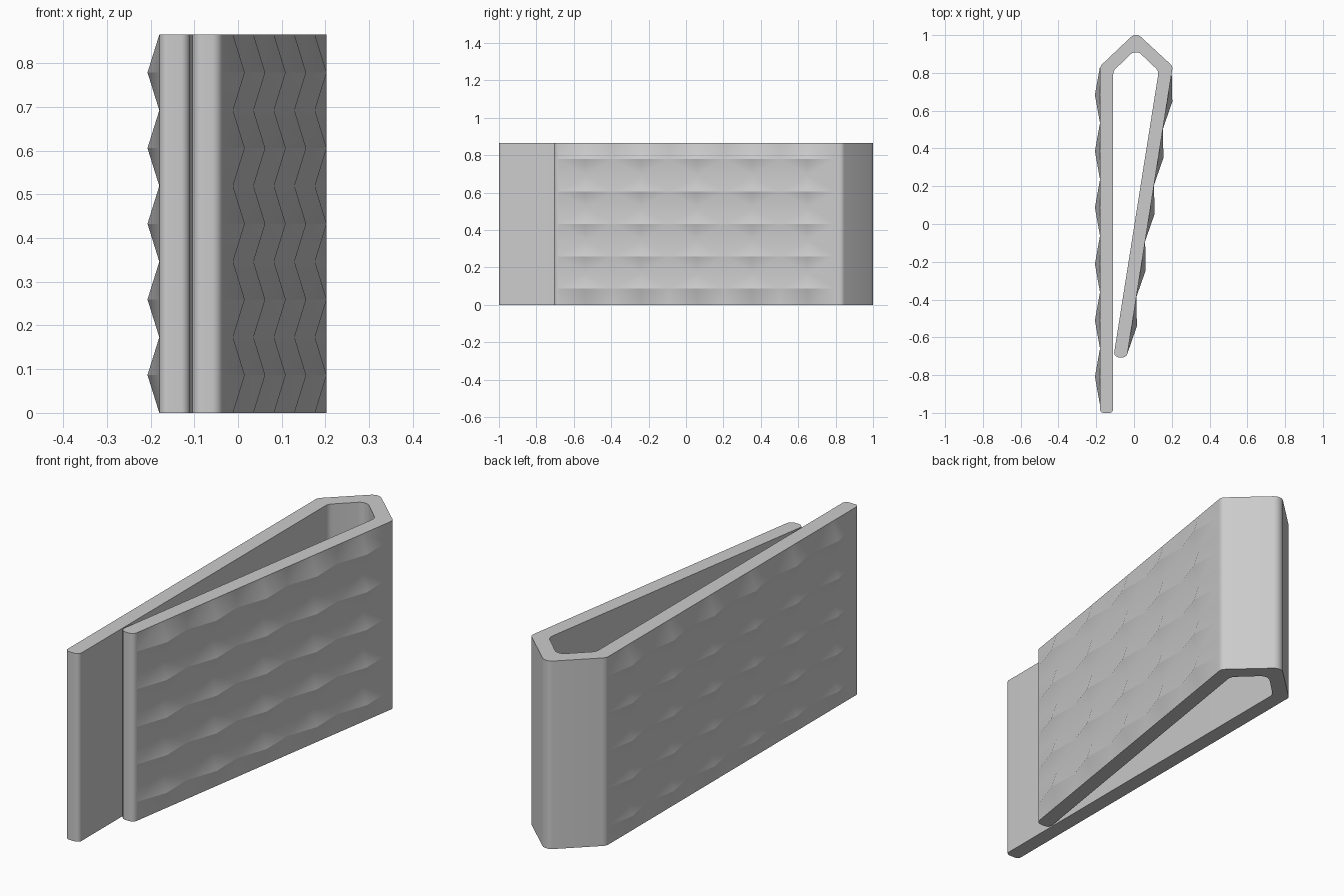
import bpy
import bmesh
from mathutils import Vector

cube = bpy.data.objects.get("Cube")
if cube:
    bpy.data.objects.remove(cube, do_unlink=True)

HEIGHT = 0.865
ROWS = 5
BUMP = 0.027

# Clip outline seen from above: x, y, corner radius (clockwise from long arm tip)
CORNERS = [
    (-0.18, -1.0, 0.02), (-0.18, 0.835, 0.04), (0.01, 1.015, 0.04),
    (0.205, 0.835, 0.03), (-0.038, -0.706, 0.025), (-0.109, -0.706, 0.025),
    (0.131, 0.81, 0.04), (0.01, 0.925, 0.04), (-0.11, 0.81, 0.04),
    (-0.11, -1.0, 0.02),
]
# Grip panels: corner index before the wall -> start y, end y, bump count
GRIPS = {0: (-0.958, 0.833, 6), 3: (0.80, -0.685, 5)}


def fillet(prev, corner, nxt, radius, steps=5):
    """Points of a rounded corner."""
    a, b = (prev - corner).normalized(), (nxt - corner).normalized()
    half = a.angle(b) / 2
    mid = (a + b).normalized()
    from math import sin, tan
    centre = corner + mid * (radius / sin(half))
    start = corner + a * (radius / tan(half)) - centre
    end = corner + b * (radius / tan(half)) - centre
    return [centre + start.lerp(end, i / steps).normalized() * radius
            for i in range(steps + 1)]


# Outline columns, each with the outward push of its bumps
columns = []
points = [Vector((x, y)) for x, y, r in CORNERS]
for i, (x, y, r) in enumerate(CORNERS):
    p, q = points[i], points[(i + 1) % len(points)]
    columns += [(v, None) for v in fillet(points[i - 1], p, q, r)]
    if i in GRIPS:
        y0, y1, count = GRIPS[i]
        d = (q - p).normalized()
        outward = Vector((-d.y, d.x)) * BUMP
        for k in range(2 * count + 1):
            t = (y0 + (y1 - y0) * k / (2 * count) - p.y) / (q.y - p.y)
            columns.append((p.lerp(q, t), outward if k % 2 else None))

# Walls, with a raised point at the middle of every grip cell
bm = bmesh.new()
levels = 2 * ROWS
grid, raised = [], set()
for p, push in columns:
    column = []
    for j in range(levels + 1):
        bumped = push is not None and j % 2 == 1
        xy = p + push if bumped else p
        v = bm.verts.new((xy.x, xy.y, HEIGHT * j / levels))
        if bumped:
            raised.add(v)
        column.append(v)
    grid.append(column)

for i, a in enumerate(grid):
    b = grid[(i + 1) % len(grid)]
    for j in range(levels):
        quad = [a[j], b[j], b[j + 1], a[j + 1]]
        peak = next((k for k in range(4) if quad[k] in raised), None)
        if peak is None:
            bm.faces.new(quad)
        else:
            # Split across the peak so that each bump is a diamond
            q = quad[peak:] + quad[:peak]
            bm.faces.new((q[0], q[1], q[3]))
            bm.faces.new(q[1:])

# Flat end faces
bm.faces.new([c[0] for c in grid])
bm.faces.new([c[-1] for c in grid])
bmesh.ops.recalc_face_normals(bm, faces=bm.faces)

mesh = bpy.data.meshes.new("clip_body")
bm.to_mesh(mesh)
bm.free()
clip = bpy.data.objects.new("clip_body", mesh)
bpy.context.collection.objects.link(clip)

# Plain grey plastic
grey = bpy.data.materials.new("light_grey")
grey.use_nodes = True
colour = (0.6, 0.6, 0.6, 1.0)
grey.diffuse_color = colour
grey.node_tree.nodes["Principled BSDF"].inputs["Base Color"].default_value = colour
mesh.materials.append(grey)

bpy.ops.object.select_all(action="DESELECT")
clip.select_set(True)
bpy.context.view_layer.objects.active = clip
bpy.ops.object.shade_smooth_by_angle()
